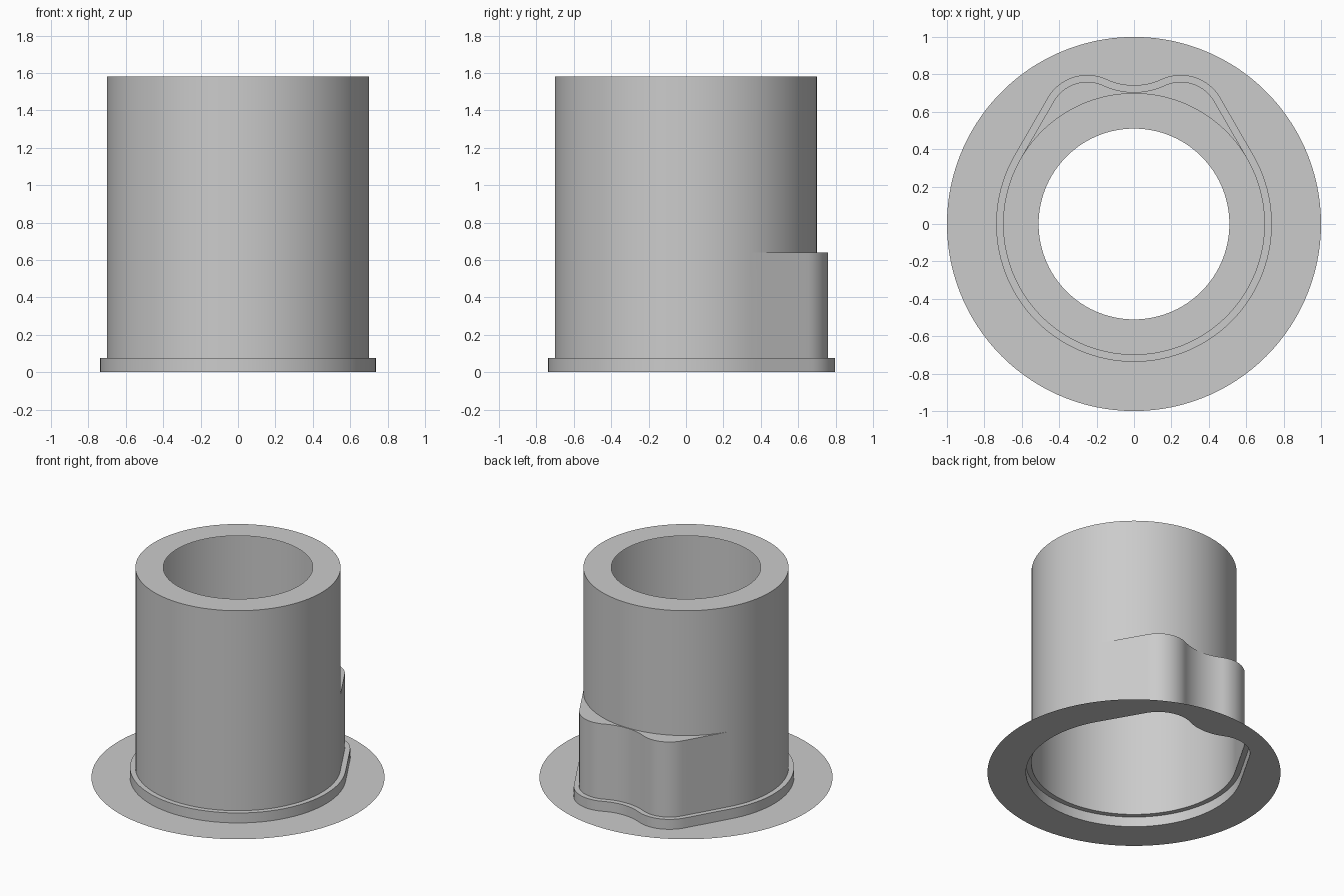
import bpy, bmesh
from math import sin, cos, atan2, hypot, radians, pi

cube = bpy.data.objects.get("Cube")
if cube:
    bpy.data.objects.remove(cube, do_unlink=True)

grey = bpy.data.materials.new("plain grey")
grey.use_nodes = True
colour = (0.6, 0.6, 0.6, 1)
grey.diffuse_color = colour
grey.node_tree.nodes["Principled BSDF"].inputs["Base Color"].default_value = colour

RADIUS, LOBE_R, DIP_R = 0.70, 0.207, 0.389
LOBE_X, LOBE_Y, DIP_Y = 0.25, 0.553, 1.094
TOP, SHELF, STEP, LIP = 1.58, 0.64, 0.075, 0.037


def arc(cx, cy, r, start, end, steps):
    angles = [start + (end - start) * i / steps for i in range(steps + 1)]
    return [(cx + r * cos(a), cy + r * sin(a)) for a in angles]


def outline(offset):
    """Round body with two soft lobes at the back, grown by an offset."""
    turn = atan2(DIP_Y - LOBE_Y, -LOBE_X)
    side = radians(30)
    main = arc(0, 0, RADIUS + offset, -pi / 2, side, 40)
    lobe = arc(LOBE_X, LOBE_Y, LOBE_R + offset, side, turn, 16)
    dip = arc(0, DIP_Y, DIP_R - offset, turn - pi, -pi / 2, 8)
    (ax, ay), (bx, by) = main[-1], lobe[0]
    flat = [(ax + (bx - ax) * i / 10, ay + (by - ay) * i / 10) for i in range(1, 10)]
    half = main + flat + lobe + dip[1:]
    return half + [(-x, y) for x, y in half[-2:0:-1]]


def circle(points, r):
    """Push each point along its own direction onto a circle."""
    return [(x * r / hypot(x, y), y * r / hypot(x, y)) for x, y in points]


def skin(name, sections):
    """Join a stack of (points, height) loops, from outside/bottom inwards."""
    bm = bmesh.new()
    loops = [[bm.verts.new((x, y, z)) for x, y in pts] for pts, z in sections]
    for low, high in zip(loops, loops[1:]):
        for i in range(len(low)):
            j = (i + 1) % len(low)
            bm.faces.new((low[i], low[j], high[j], high[i]))
    bmesh.ops.remove_doubles(bm, verts=bm.verts, dist=0.0005)
    mesh = bpy.data.meshes.new(name)
    bm.to_mesh(mesh)
    bm.free()
    mesh.materials.append(grey)
    obj = bpy.data.objects.new(name, mesh)
    bpy.context.collection.objects.link(obj)
    bpy.ops.object.select_all(action="DESELECT")
    obj.select_set(True)
    bpy.context.view_layer.objects.active = obj
    bpy.ops.object.shade_smooth_by_angle(angle=radians(30))
    return obj


inner, outer = outline(0), outline(LIP)

# Thin flange, short raised band and its narrow ledge
skin("base_flange", [(circle(outer, 1.0), 0), (outer, 0)])
skin("base_step", [(outer, 0), (outer, STEP), (inner, STEP)])

# Hollow body: lobed lower wall, shelf, round upper wall, top ring with hole
skin("hollow_body", [
    (inner, STEP),
    (inner, SHELF),
    (circle(inner, RADIUS), SHELF),
    (circle(inner, RADIUS), TOP),
    (circle(inner, 0.51), TOP),
])
